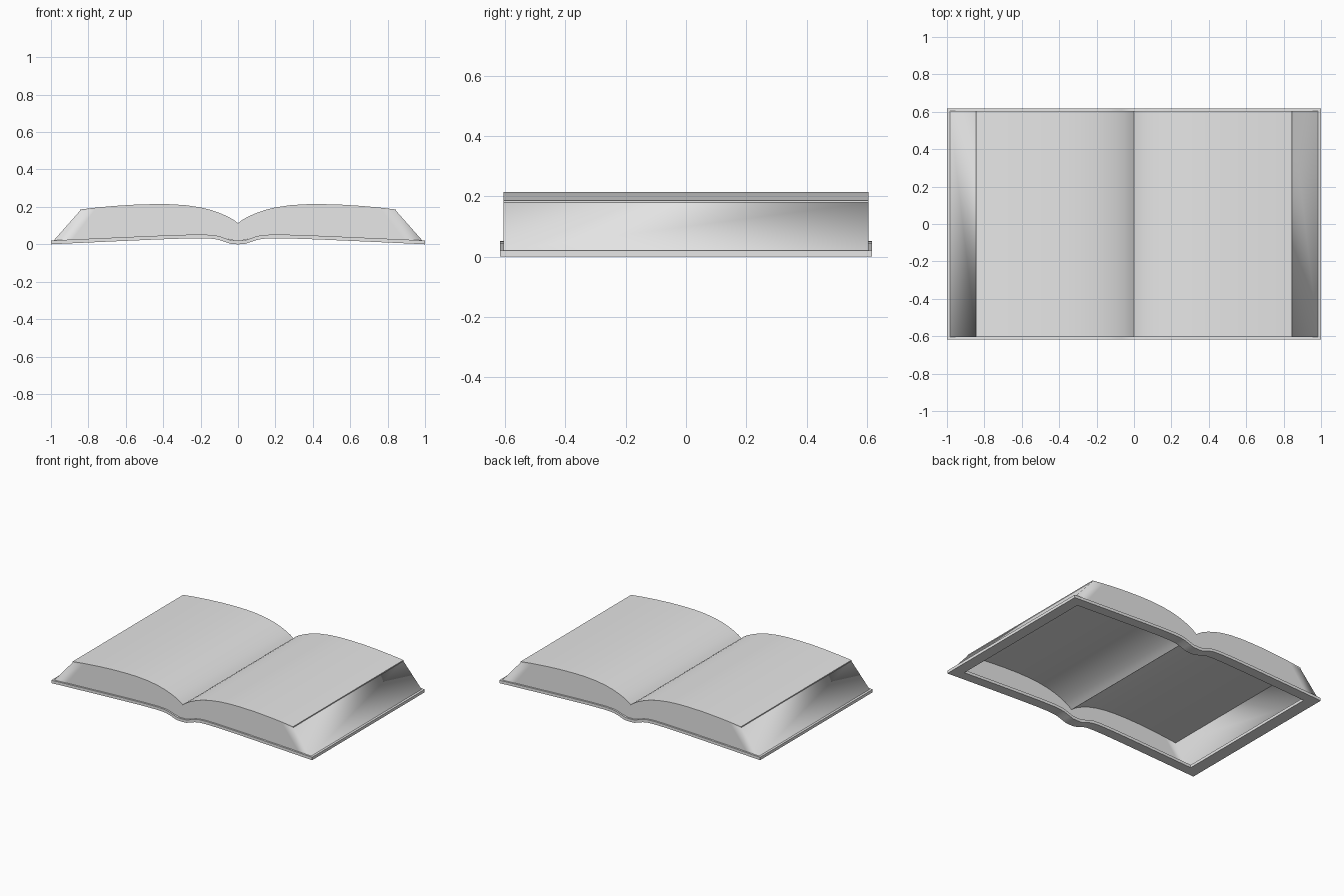
import bpy, bmesh, math

cube = bpy.data.objects.get("Cube")
if cube:
    bpy.data.objects.remove(cube, do_unlink=True)

grey = bpy.data.materials.new("plain_grey")
grey.use_nodes = True
grey.diffuse_color = (0.8, 0.8, 0.8, 1)
grey.node_tree.nodes["Principled BSDF"].inputs["Base Color"].default_value = (0.8, 0.8, 0.8, 1)

# Half profiles (x, z) from the spine outwards
PAGE = [(0, .112), (.02, .128), (.05, .146), (.09, .164), (.14, .182), (.2, .197),
        (.28, .209), (.36, .214), (.44, .215), (.55, .212), (.66, .205), (.76, .196), (.845, .186)]
COVER = [(0, 0), (.035, .001), (.065, .011), (.1, .023), (.13, .029), (.18, .032),
         (.28, .031), (.45, .025), (.7, .014), (.92, .004), (1, 0)]
COVER_THICK, SHEET_THICK = .02, .007
COVER_Y, PAGE_Y, RIM = .617, .605, .07
FLARE = .985 / .845


def mirrored(half):
    return [(-x, z) for x, z in reversed(half[1:])] + half


def height(half, x):
    x = abs(x)
    for (x0, z0), (x1, z1) in zip(half, half[1:]):
        if x <= x1:
            return z0 + (z1 - z0) * (x - x0) / (x1 - x0)
    return half[-1][1]


def finish(bm, name, angle=None):
    mesh = bpy.data.meshes.new(name)
    bm.to_mesh(mesh)
    bm.free()
    mesh.materials.append(grey)
    obj = bpy.data.objects.new(name, mesh)
    bpy.context.collection.objects.link(obj)
    bpy.ops.object.select_all(action='DESELECT')
    obj.select_set(True)
    bpy.context.view_layer.objects.active = obj
    if angle is None:
        mesh.polygons.foreach_set("use_smooth", [True] * len(mesh.polygons))
    else:
        bpy.ops.object.shade_smooth_by_angle(angle=math.radians(angle))
    return obj


def slab(name, profile, rows, thick, angle, is_hole=lambda x, y: False):
    """Sweep a profile along y, leave out holes and thicken it upwards."""
    bm = bmesh.new()
    grid = [[bm.verts.new((x, y, z)) for y in rows] for x, z in profile]
    for a, b in zip(grid, grid[1:]):
        for j in range(len(rows) - 1):
            centre = (a[j].co + b[j + 1].co) / 2
            if not is_hole(centre.x, centre.y):
                bm.faces.new((a[j], b[j], b[j + 1], a[j + 1]))
    loose = [v for v in bm.verts if not v.link_faces]
    bmesh.ops.delete(bm, geom=loose, context='VERTS')
    ext = bmesh.ops.extrude_face_region(bm, geom=bm.faces[:], use_keep_orig=True)
    for v in ext["geom"]:
        if isinstance(v, bmesh.types.BMVert):
            v.co.z += thick
    bmesh.ops.recalc_face_normals(bm, faces=bm.faces[:])
    return finish(bm, name, angle)


# Cover: a thin bent rim, open in the middle
slab("cover", mirrored(COVER), [-COVER_Y, RIM - COVER_Y, COVER_Y - RIM, COVER_Y],
     COVER_THICK, 40, lambda x, y: abs(x) < .92 and abs(y) < .1)

# Top sheet: the two curved open pages
slab("top_pages", [(x, z - SHEET_THICK) for x, z in mirrored(PAGE)],
     [-PAGE_Y, PAGE_Y], SHEET_THICK, 75)

# Page edges: a hollow wall flaring down to the cover
bm = bmesh.new()
top = mirrored(PAGE)
loop = [(x, -PAGE_Y, z) for x, z in top] + [(x, PAGE_Y, z) for x, z in reversed(top)]
upper = [bm.verts.new((x, y, z - SHEET_THICK)) for x, y, z in loop]
lower = [bm.verts.new((x * FLARE, y, height(COVER, x * FLARE) + COVER_THICK)) for x, y, z in loop]
for i in range(len(loop)):
    k = (i + 1) % len(loop)
    bm.faces.new((lower[i], lower[k], upper[k], upper[i]))
finish(bm, "page_edges")
